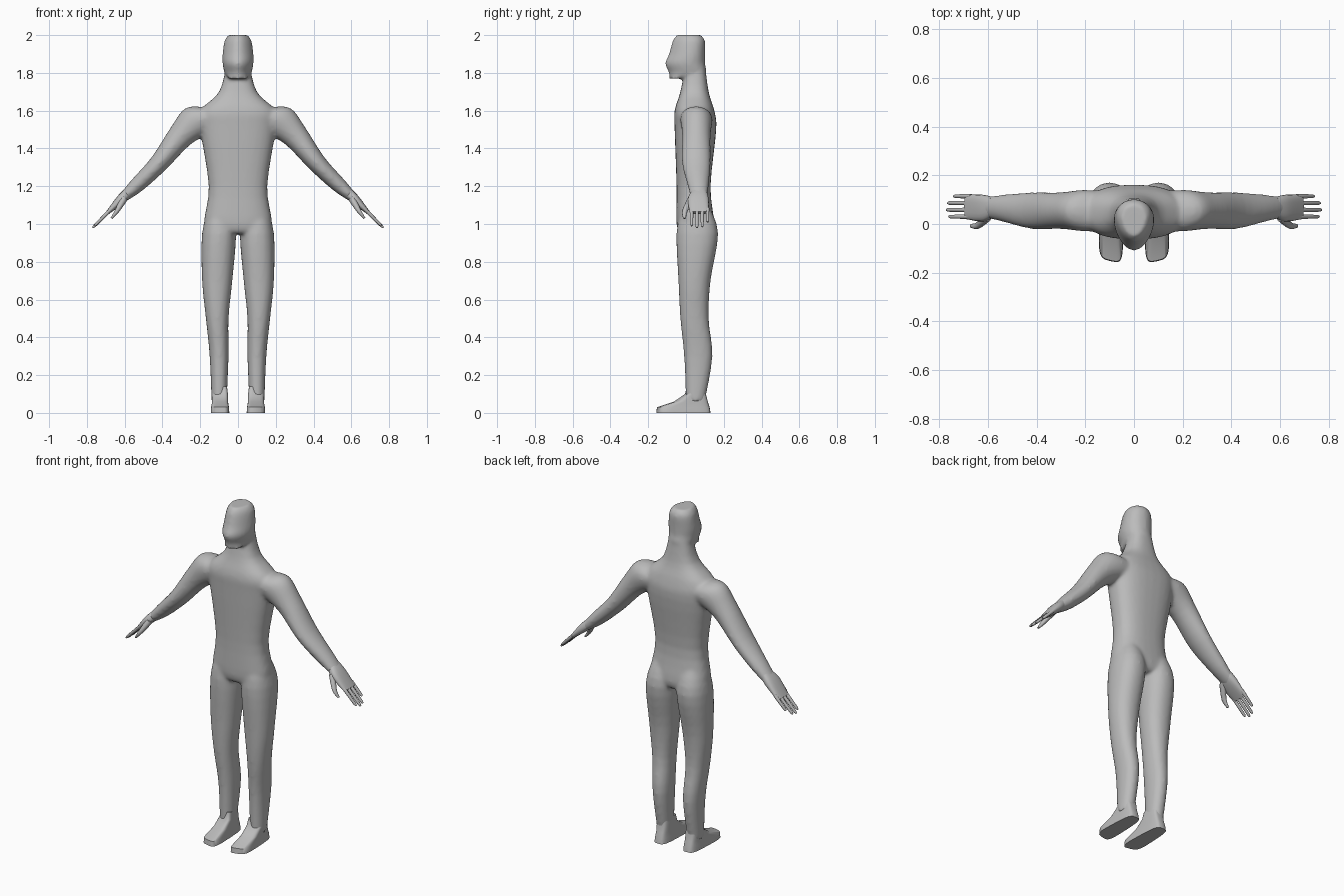
import bpy, bmesh, math
from mathutils import Vector

if "Cube" in bpy.data.objects:
    bpy.data.objects.remove(bpy.data.objects["Cube"])

COLOUR = (0.5, 0.5, 0.5, 1)
grey = bpy.data.materials.new("plain grey")
grey.use_nodes = True
grey.diffuse_color = COLOUR
grey.node_tree.nodes["Principled BSDF"].inputs["Base Color"].default_value = COLOUR


def flowing(keys, steps):
    """Rings along a smooth spline through the key rings."""
    keys = [Vector(key) for key in keys]
    ends = [keys[0]] + keys + [keys[-1]]
    rings = []
    for before, start, end, after in zip(ends, ends[1:], ends[2:], ends[3:]):
        lead, trail = (end - before) / 2, (after - start) / 2
        for step in range(steps):
            t = step / steps
            ease = t * t * (3 - 2 * t)
            rings.append(start.lerp(end, ease)
                         + lead * t * (1 - t) ** 2 - trail * t * t * (1 - t))
    return rings + [keys[-1]]


def squared(value, power):
    return math.copysign(abs(value) ** (2 / power), value)


def loft(bm, keys, side=1, tilt=0, power=2, taper=0, skew=0, segments=32, steps=4):
    """Skin rings of (x, z, half width, front y, back y); tilt leans them sideways."""
    lean = math.radians(tilt)
    across = Vector((math.cos(lean), 0, math.sin(lean)))
    loops = []
    for x, z, half, front, back in flowing(keys, steps):
        loop = []
        for i in range(segments):
            angle = math.tau * i / segments
            c = squared(math.cos(angle), power)
            s = squared(math.sin(angle), power)
            p = Vector((x, (front + back) / 2, z)) + across * half * c * (1 + taper * s)
            p.y += s * (back - front) / 2 + skew * c * max(-s, 0)
            p.x *= side
            loop.append(bm.verts.new(p))
        loops.append(loop)
    faces = [bm.faces.new(loops[0]), bm.faces.new(loops[-1])]
    for low, high in zip(loops, loops[1:]):
        for i in range(segments):
            faces.append(bm.faces.new((low[i - 1], low[i], high[i], high[i - 1])))
    bmesh.ops.recalc_face_normals(bm, faces=faces)


def finish(bm, name, angle):
    mesh = bpy.data.meshes.new(name)
    bm.to_mesh(mesh)
    bm.free()
    mesh.materials.append(grey)
    part = bpy.data.objects.new(name, mesh)
    bpy.context.collection.objects.link(part)
    bpy.ops.object.select_all(action="DESELECT")
    part.select_set(True)
    bpy.context.view_layer.objects.active = part
    bpy.ops.object.shade_smooth_by_angle(angle=math.radians(angle))
    return part


body = bmesh.new()

# Torso and neck
torso = [
    (0.95, 0.13, -0.03, 0.13),
    (1, 0.18, -0.05, 0.15),
    (1.2, 0.155, -0.05, 0.13),
    (1.5, 0.2, -0.06, 0.16),
    (1.6, 0.2, -0.06, 0.15),
    (1.7, 0.1, -0.03, 0.12),
    (1.85, 0.06, 0, 0.1),
]
loft(body, [(0, *ring) for ring in torso], power=2.5)

# Head, narrowing towards the face
head = [
    (1.77, 0.05, -0.09, -0.02),
    (1.8, 0.07, -0.09, 0.1),
    (1.85, 0.08, -0.11, 0.1),
    (1.9, 0.08, -0.09, 0.1),
    (1.97, 0.07, -0.07, 0.1),
    (2, 0.05, -0.05, 0.08),
]
loft(body, [(0, *ring) for ring in head], taper=0.2)

leg = [
    (0.1, 0.06, 0.04, 0, 0.1),
    (0.1, 0.3, 0.05, -0.01, 0.14),
    (0.11, 0.5, 0.06, -0.03, 0.12),
    (0.11, 0.7, 0.08, -0.04, 0.13),
    (0.1, 0.95, 0.09, -0.05, 0.17),
    (0.09, 1.1, 0.06, -0.02, 0.12),
]
arm = [
    (0.1, 1.56, 0.09, -0.03, 0.13),
    (0.2, 1.55, 0.1, -0.03, 0.14),
    (0.3, 1.47, 0.07, -0.02, 0.13),
    (0.42, 1.32, 0.05, -0.02, 0.13),
    (0.54, 1.2, 0.04, 0.01, 0.12),
    (0.63, 1.12, 0.02, 0.03, 0.11),
]
for side in (1, -1):
    loft(body, leg, side, power=2.2)
    loft(body, arm, side, tilt=40)

# Blend the overlapping volumes into one skin
skin = finish(body, "body", 180)
remesh = skin.modifiers.new("merge", "REMESH")
remesh.mode = "VOXEL"
remesh.voxel_size = 0.01
remesh.use_smooth_shade = True
soften = skin.modifiers.new("soften", "SMOOTH")
soften.factor = 0.5
soften.iterations = 7

palm = [
    (0.58, 1.17, 0.025, 0.03, 0.11),
    (0.62, 1.13, 0.025, 0.01, 0.12),
    (0.69, 1.06, 0.01, 0.02, 0.12),
]
thumb = [
    (0.6, 1.14, 0.02, 0.01, 0.06),
    (0.64, 1.07, 0.012, -0.02, 0.01),
    (0.67, 1.03, 0.005, -0.015, 0),
]
finger_reaches = (0.08, 0.09, 0.085, 0.06)

# Foot outline from the sole up to the ankle: height, half width, toe, heel
foot_levels = [
    (0, 0.047, -0.153, 0.13),
    (0.03, 0.045, -0.15, 0.125),
    (0.06, 0.04, -0.06, 0.115),
    (0.1, 0.04, 0, 0.105),
    (0.14, 0.035, 0.01, 0.1),
]

for side, word in ((1, "left"), (-1, "right")):
    hand = bmesh.new()
    loft(hand, palm, side, tilt=43, power=2.6, segments=20)
    loft(hand, thumb, side, tilt=30, segments=12)
    # Straight fingers with rounded tips, index finger first
    for i, reach in enumerate(finger_reaches):
        y = 0.03 + 0.028 * i
        finger = []
        for along, r in ((-0.2, 0.01), (0.9, 0.008), (1, 0.004)):
            finger.append((0.68 + reach * along, 1.07 - reach * along, r, y - r, y + r))
        loft(hand, finger, side, tilt=43, segments=10, steps=1)
    finish(hand, word + "_hand", 60)

    # Flat sole and square, slanted toes
    foot = bmesh.new()
    loft(foot, [(0.095, *level) for level in foot_levels], side,
         power=4, taper=-0.13, skew=0.012, steps=1)
    finish(foot, word + "_foot", 50)
